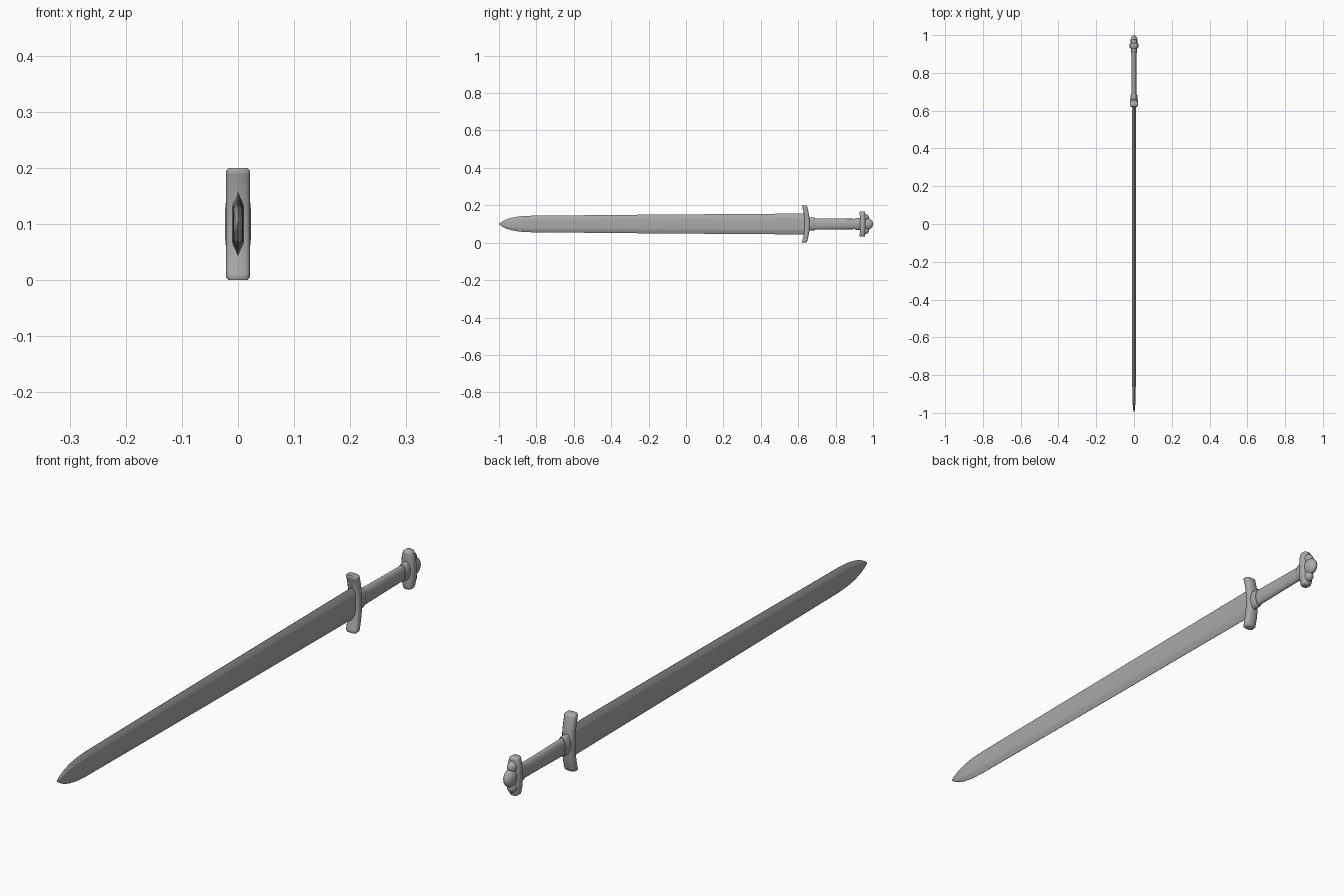
import bpy, bmesh, math

if "Cube" in bpy.data.objects:
    bpy.data.objects.remove(bpy.data.objects["Cube"])

ZC = 0.1  # height of the sword's long axis

# Dark steel colour shared by every part
steel = bpy.data.materials.new("dark_steel")
steel.diffuse_color = (0.4, 0.4, 0.4, 1)
steel.use_nodes = True
steel.node_tree.nodes["Principled BSDF"].inputs["Base Color"].default_value = steel.diffuse_color


def finish(ob, angle):
    """Give a part its colour and angle-based smooth shading."""
    ob.data.materials.append(steel)
    bpy.ops.object.select_all(action='DESELECT')
    ob.select_set(True)
    bpy.context.view_layer.objects.active = ob
    bpy.ops.object.shade_smooth_by_angle(angle=math.radians(angle))


def loft(name, rings, angle=35):
    """Skin a list of equal-length point rings and cap both ends."""
    bm = bmesh.new()
    loops = [[bm.verts.new(p) for p in ring] for ring in rings]
    n = len(loops[0])
    for a, b in zip(loops, loops[1:]):
        for i in range(n):
            j = (i + 1) % n
            bm.faces.new((a[i], a[j], b[j], b[i]))
    bm.faces.new(loops[0])
    bm.faces.new(loops[-1])
    bmesh.ops.recalc_face_normals(bm, faces=bm.faces)
    me = bpy.data.meshes.new(name)
    bm.to_mesh(me)
    bm.free()
    ob = bpy.data.objects.new(name, me)
    bpy.context.collection.objects.link(ob)
    finish(ob, angle)


def oval(y, rx, rz, n=24):
    """Elliptical ring across the sword axis."""
    return [(rx * math.cos(t), y, ZC + rz * math.sin(t))
            for t in (2 * math.pi * i / n for i in range(n))]


def curved_bar(name, y_mid, y_end, half_len, hx_mid, hx_end, hy, steps=16):
    """Crosswise bar, bowed along y, with chamfered section and ends."""
    inner = [-1 + 2 * i / steps for i in range(1, steps)]
    rings = []
    for s in [-1, -0.95] + inner + [0.95, 1]:
        k = 0.8 if abs(s) == 1 else 1
        y = y_mid + (y_end - y_mid) * s * s
        w = (hx_mid + (hx_end - hx_mid) * abs(s) ** 3) * k
        h, c = hy * k, 0.006
        outline = [(w, h - c), (w - c, h), (c - w, h), (-w, h - c),
                   (-w, c - h), (c - w, -h), (w - c, -h), (w, c - h)]
        rings.append([(x, y + d, ZC + s * half_len) for x, d in outline])
    loft(name, rings, 50)


# Blade: flat faces, bevelled edges, rounding in to the point
blade_stations = [(0.645, 0.056, 0.0107), (-0.2, 0.050, 0.0102), (-0.84, 0.044, 0.0095),
                  (-0.89, 0.041, 0.009), (-0.93, 0.034, 0.008), (-0.96, 0.025, 0.0065),
                  (-0.985, 0.012, 0.004), (-1.0, 0.001, 0.0005)]
rings = []
for y, h, t in blade_stations:
    half = [(0.06 * t, h), (t * 0.92, h * 0.64), (t, h * 0.5), (t, 0),
            (t, -h * 0.5), (t * 0.92, -h * 0.64), (0.06 * t, -h)]
    outline = half + [(-x, z) for x, z in reversed(half)]
    rings.append([(x, y, ZC + z) for x, z in outline])
loft("blade", rings, 30)

# Crossguard, bowed toward the blade
curved_bar("crossguard", 0.648, 0.632, 0.1, 0.021, 0.021, 0.0135)

# Grip with a collar at each end
loft("grip", [oval(0.655, 0.0135, 0.031), oval(0.72, 0.0135, 0.0305),
              oval(0.80, 0.013, 0.029), oval(0.90, 0.0125, 0.028),
              oval(0.94, 0.0125, 0.028)])
for name, y0, y1, rx, rz in (("guard_collar", 0.65, 0.686, 0.0175, 0.036),
                             ("pommel_collar", 0.905, 0.94, 0.0165, 0.032)):
    loft(name, [oval(y0, rx - 0.002, rz - 0.002), oval(y0 + 0.005, rx, rz),
                oval(y1 - 0.005, rx, rz), oval(y1, rx - 0.002, rz - 0.002)], 50)

# Pommel bar, narrowing toward its ends
curved_bar("pommel_bar", 0.944, 0.943, 0.067, 0.0235, 0.014, 0.0145)


# Lobed pommel cap
def lobe(name, y, z, size):
    bpy.ops.mesh.primitive_uv_sphere_add(segments=24, ring_count=14, radius=1,
                                         location=(0, y, z))
    ob = bpy.context.object
    ob.name = name
    ob.scale = size
    finish(ob, 60)


lobe("pommel_lobe_centre", 0.967, ZC, (0.019, 0.033, 0.031))
for side, s in (("lower", -1), ("upper", 1)):
    lobe("pommel_lobe_" + side, 0.957, ZC + s * 0.035, (0.0165, 0.021, 0.019))
